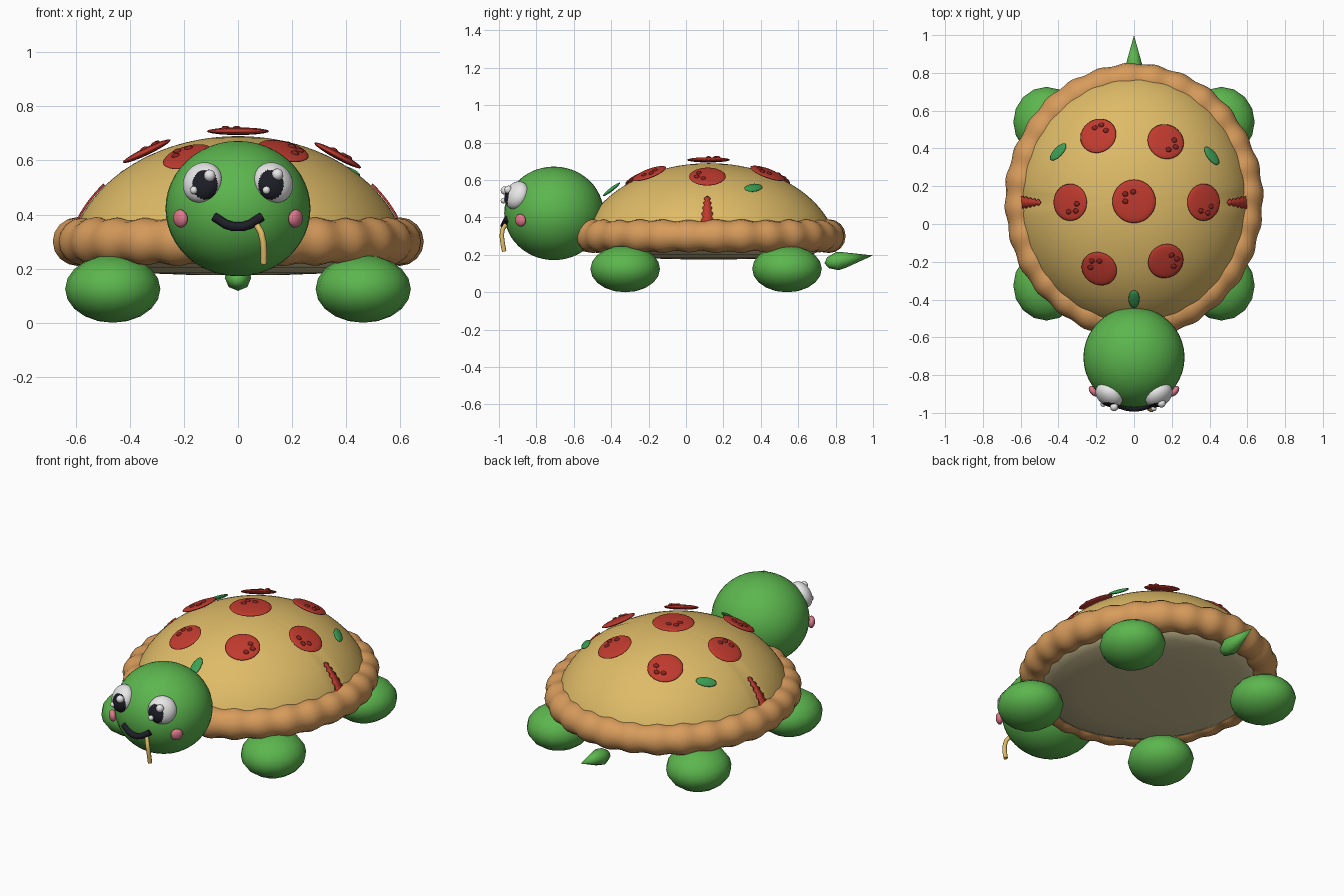
import bpy, bmesh, math
from mathutils import Vector, Matrix

if "Cube" in bpy.data.objects:
    bpy.data.objects.remove(bpy.data.objects["Cube"])


def material(name, r, g, b):
    lin = [((c / 255 + 0.055) / 1.055) ** 2.4 for c in (r, g, b)]
    m = bpy.data.materials.new(name)
    m.diffuse_color = (*lin, 1)
    m.use_nodes = True
    m.node_tree.nodes["Principled BSDF"].inputs["Base Color"].default_value = m.diffuse_color
    return m


GREEN = material("skin green", 92, 182, 78)
CHEESE = material("cheese", 222, 187, 103)
CRUST = material("crust", 216, 156, 92)
RED = material("pepperoni red", 192, 58, 46)
SPICE = material("spice dark red", 135, 36, 30)
LEAF = material("leaf green", 60, 160, 84)
PINK = material("cheek pink", 224, 122, 142)
WHITE = material("eye white", 236, 236, 236)
BLACK = material("black", 30, 30, 40)
BELLY = material("belly beige", 205, 192, 148)

CY = 0.122                                  # middle of the shell along y
RX, RY, RZ, BASE = 0.632, 0.69, 0.49, 0.2   # shell dome ellipsoid


def finish(name, bm, *mats):
    bmesh.ops.recalc_face_normals(bm, faces=bm.faces[:])
    me = bpy.data.meshes.new(name)
    for f in bm.faces:
        f.smooth = True
    bm.to_mesh(me)
    bm.free()
    for m in mats:
        me.materials.append(m)
    ob = bpy.data.objects.new(name, me)
    bpy.context.collection.objects.link(ob)
    return ob


def frame(loc, normal=(0, 0, 1), heading=(1, 0, 0)):
    """Placement with local z along normal and local x near heading."""
    z = Vector(normal).normalized()
    x = Vector(heading)
    x = (x - z * x.dot(z)).normalized()
    return Matrix.Translation(loc) @ Matrix((x, z.cross(x), z)).transposed().to_4x4()


def ball(name, place, size, mat, u=24, v=14):
    bm = bmesh.new()
    bmesh.ops.create_uvsphere(bm, u_segments=u, v_segments=v, radius=1)
    bm.transform(place @ Matrix.Diagonal((*size, 1)))
    return finish(name, bm, mat)


def grid(name, rows, mat, wrap_rows=False):
    """Skin closed rings of points; wrap_rows also joins last ring to first."""
    bm = bmesh.new()
    rings = [[bm.verts.new(p) for p in row] for row in rows]
    n = len(rings[0])
    for i in range(len(rings) - (not wrap_rows)):
        a, b = rings[i], rings[(i + 1) % len(rings)]
        for j in range(n):
            bm.faces.new((a[j], a[(j + 1) % n], b[(j + 1) % n], b[j]))
    bmesh.ops.remove_doubles(bm, verts=bm.verts[:], dist=1e-5)
    return finish(name, bm, mat)


def tube(name, points, radius, mat):
    cu = bpy.data.curves.new(name, 'CURVE')
    cu.dimensions = '3D'
    cu.bevel_depth = radius
    cu.bevel_resolution = 2
    cu.use_fill_caps = True
    sp = cu.splines.new('POLY')
    sp.points.add(len(points) - 1)
    for p, co in zip(sp.points, points):
        p.co = (*co, 1)
    cu.materials.append(mat)
    ob = bpy.data.objects.new(name, cu)
    bpy.context.collection.objects.link(ob)


def on_dome(x, y, lift):
    """Point above the dome at x, y and the surface normal there."""
    dy = y - CY
    z = RZ * math.sqrt(1 - (x / RX) ** 2 - (dy / RY) ** 2)
    n = Vector((x / RX ** 2, dy / RY ** 2, z / RZ ** 2)).normalized()
    return Vector((x, y, BASE + z)) + n * lift, n


# Shell dome with a shallow groove down each side
rows = []
for i in range(25):
    t = math.radians(8 + 82 * i / 24)
    row = []
    for j in range(96):
        a = math.tau * j / 96
        dent = 1 - (0.02 * math.cos(t) ** 2 if j in (0, 48) else 0)
        row.append((RX * math.cos(t) * math.cos(a) * dent,
                    CY + RY * math.cos(t) * math.sin(a), BASE + RZ * math.sin(t) * dent))
    rows.append(row)
grid("shell_dome", rows, CHEESE)

# Belly plate: a shallow bowl closing the underside
belly = [(0, 0.175), (0.3, 0.177), (0.6, 0.184), (0.85, 0.203), (0.97, 0.24), (0.98, 0.28)]
grid("belly_plate", [[(0.61 * r * math.cos(math.tau * j / 64),
                       CY + 0.655 * r * math.sin(math.tau * j / 64), z)
                      for j in range(64)] for r, z in belly], BELLY)

# Crust: scalloped elliptical ring
rows = []
for i in range(224):
    a = math.tau * i / 224
    r = 0.084 + 0.005 * math.sin(28 * a) + 0.002 * math.sin(9 * a)
    row = []
    for j in range(16):
        b = math.tau * j / 16
        row.append(((0.598 + r * math.cos(b)) * math.cos(a),
                    CY + (0.642 + r * math.cos(b)) * math.sin(a), 0.3 + r * math.sin(b)))
    rows.append(row)
grid("crust_ring", rows, CRUST, wrap_rows=True)

# Pepperoni slices with spice specks: x, y, radius, speck direction
slices = [(0, 0.12, 0.115, 130), (-0.185, 0.46, 0.098, 60), (0.164, 0.43, 0.098, -40),
          (-0.33, 0.115, 0.098, -60), (0.36, 0.115, 0.098, -80),
          (-0.18, -0.23, 0.096, 120), (0.164, -0.19, 0.096, 0)]
for x, y, r, ang in slices:
    p, n = on_dome(x, y, 0.018)
    place = frame(p, n)
    ball("pepperoni", place, (r, r, 0.014), RED, 28, 10)
    for k, d in ((-35, 0.05), (10, 0.06), (50, 0.045)):
        a = math.radians(ang + k)
        spot = place @ Matrix.Translation((d * math.cos(a), d * math.sin(a), 0.012))
        ball("spice_speck", spot, (0.016, 0.014, 0.008), SPICE, 10, 6)

# Leaves lying on the cheese
for x, y, head in ((-0.39, 0.375, (1, 0.75, 0)), (0.4, 0.355, (1, -1, 0)), (0, -0.385, (0, 1, 0.8))):
    p, n = on_dome(x, y, 0.022)
    ball("leaf", frame(p, n, head), (0.06, 0.03, 0.01), LEAF, 14, 8)

# Ragged sauce streaks at the shell sides
for s in (-1, 1):
    bm = bmesh.new()
    prev = None
    for i in range(11):
        x = s * (0.597 - 0.0105 * i)
        w = 0.03 - 0.0022 * i + (0.007 if i % 2 else -0.004)
        pair = [bm.verts.new(on_dome(x, CY - 0.008 + k * w, 0.005)[0]) for k in (-1, 1)]
        if prev:
            bm.faces.new((prev[0], prev[1], pair[1], pair[0]))
        prev = pair
    streak = finish("sauce_streak", bm, RED)
    mod = streak.modifiers.new("thickness", 'SOLIDIFY')
    mod.thickness = 0.008
    mod.offset = 0

# Feet
for s in (-1, 1):
    for y in (-0.325, 0.54):
        ball("foot", frame((s * 0.463, y, 0.125)), (0.176, 0.186, 0.125), GREEN, 16, 10)

# Tail: pointed teardrop
tail = [(0, 0), (0.02, 0.03), (0.07, 0.049), (0.11, 0.042), (0.263, 0)]
place = frame((0, 0.74, 0.155), (0, 0.26, 0.042))
grid("tail", [[place @ Vector((r * math.cos(math.tau * j / 8), r * math.sin(math.tau * j / 8), d))
               for j in range(8)] for d, r in tail], GREEN)

# Head
ball("head", frame((0, -0.706, 0.422)), (0.268, 0.266, 0.25), GREEN, 40, 24)

# Eyes with pupils coloured by distance from the gaze line, and cheeks
for s in (-1, 1):
    c = Vector((s * 0.131, -0.905, 0.518))
    eye = ball("eye", frame(c, (s * 0.51, -0.76, 0.39)), (0.078, 0.078, 0.055), WHITE, 56, 36)
    eye.data.materials.append(BLACK)
    for f in eye.data.polygons:
        q = f.center
        if q.y < -0.9 and math.hypot((q.x - s * 0.122) / 0.047, (q.z - 0.51) / 0.055) < 1:
            f.material_index = 1
    ball("cheek", frame((s * 0.213, -0.885, 0.385), (s * 0.75, -0.64, -0.1)),
         (0.034, 0.034, 0.02), PINK, 16, 10)

# Eye glints
for x, y, z, r in ((-0.105, -0.969, 0.544, 0.022), (-0.163, -0.953, 0.49, 0.015),
                   (0.146, -0.95, 0.548, 0.022), (0.105, -0.976, 0.49, 0.015)):
    ball("eye_glint", frame((x, y, z)), (r, r, r), WHITE, 14, 8)

# Smile and the cheese strand hanging from it
tube("smile", [(-0.088, -0.957, 0.392), (-0.045, -0.971, 0.364), (-0.015, -0.976, 0.355),
               (0.015, -0.976, 0.355), (0.045, -0.971, 0.364), (0.088, -0.957, 0.392)], 0.017, BLACK)
tube("cheese_strand", [(0.07, -0.965, 0.36), (0.085, -0.982, 0.335), (0.093, -0.985, 0.3),
                       (0.096, -0.98, 0.26), (0.096, -0.972, 0.218)], 0.012, CHEESE)
